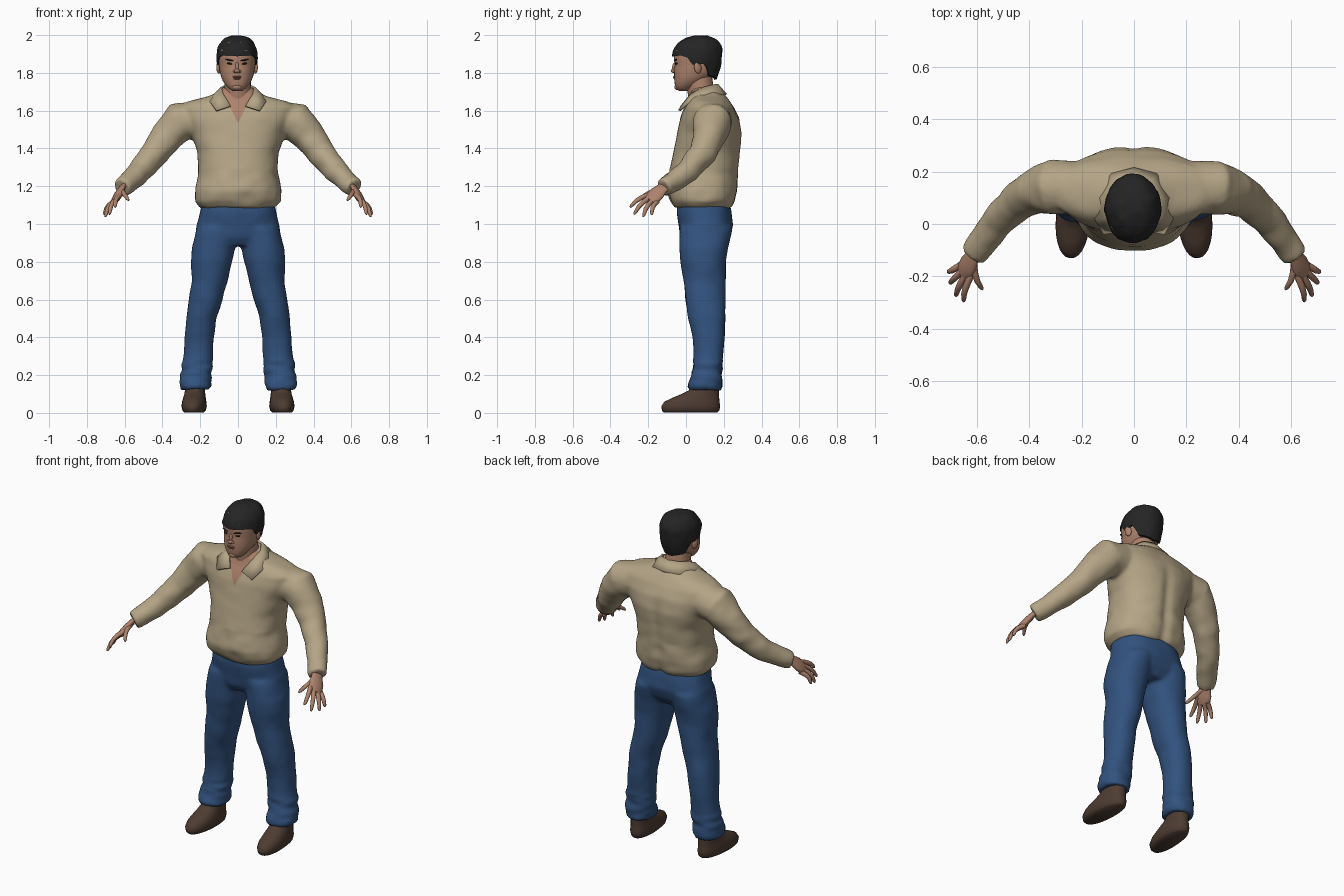
import bpy, bmesh, math
from mathutils import Vector, Euler, Matrix, noise

if "Cube" in bpy.data.objects:
    bpy.data.objects.remove(bpy.data.objects["Cube"])


def material(name, rgb):
    m = bpy.data.materials.new(name)
    m.diffuse_color = (*rgb, 1)
    m.use_nodes = True
    m.node_tree.nodes["Principled BSDF"].inputs["Base Color"].default_value = m.diffuse_color
    return m


TAN = material("tan_cloth", (0.46, 0.375, 0.24))
DENIM = material("blue_denim", (0.032, 0.085, 0.21))
SKIN = material("skin", (0.42, 0.225, 0.15))
HAIR = material("black_hair", (0.018, 0.018, 0.019))
LEATHER = material("brown_leather", (0.075, 0.045, 0.032))
LIP = material("lip", (0.27, 0.105, 0.08))
X, Y, Z = Vector((1, 0, 0)), Vector((0, 1, 0)), Vector((0, 0, 1))


def loft(bm, rings, n=28, e=2.2):
    """Skin a closed body over rings of (centre, u axis, v axis, u radius, v radius)."""
    rows = []
    for c, u, v, ru, rv in rings:
        row = []
        for i in range(n):
            a = 2 * math.pi * i / n
            s, t = math.cos(a), math.sin(a)
            s = math.copysign(abs(s) ** (2 / e), s)
            t = math.copysign(abs(t) ** (2 / e), t)
            row.append(bm.verts.new(Vector(c) + u * ru * s + v * rv * t))
        rows.append(row)
    faces = [bm.faces.new((p[i], p[(i + 1) % n], q[(i + 1) % n], q[i]))
             for p, q in zip(rows, rows[1:]) for i in range(n)]
    faces += [bm.faces.new(rows[0][::-1]), bm.faces.new(rows[-1])]
    bmesh.ops.recalc_face_normals(bm, faces=faces)


def stack(bm, table, n=28, e=2.2):
    """Horizontal rings given as (z, cx, cy, rx, ry)."""
    loft(bm, [((cx, cy, z), X, Y, rx, ry) for z, cx, cy, rx, ry in table], n, e)


def tube(bm, path, n=16, side=None, flat=1.0):
    """Round or flattened tube along (x, y, z, radius) points."""
    pts = [Vector(p[:3]) for p in path]
    rings = []
    for i, p in enumerate(pts):
        d = (pts[min(i + 1, len(pts) - 1)] - pts[max(i - 1, 0)]).normalized()
        u = Vector(side) if side else d.cross(Y)
        u = (u - d * u.dot(d)).normalized()
        rings.append((p, u, d.cross(u), path[i][3], path[i][3] * flat))
    loft(bm, rings, n, 2)


def finish(name, bm, mat, angle=50):
    me = bpy.data.meshes.new(name)
    bm.to_mesh(me)
    bm.free()
    ob = bpy.data.objects.new(name, me)
    bpy.context.collection.objects.link(ob)
    me.materials.append(mat)
    bpy.ops.object.select_all(action='DESELECT')
    ob.select_set(True)
    bpy.context.view_layer.objects.active = ob
    bpy.ops.object.shade_smooth_by_angle(angle=math.radians(angle))
    return ob


def fuse(name, bm, mat, voxel, smooth, fold):
    """Merge overlapping bodies into one surface, then push cloth folds along the normals."""
    me = bpy.data.meshes.new(name)
    bm.to_mesh(me)
    bm.free()
    ob = bpy.data.objects.new(name, me)
    bpy.context.collection.objects.link(ob)
    r = ob.modifiers.new("merge", 'REMESH')
    r.mode, r.voxel_size = 'VOXEL', voxel
    s = ob.modifiers.new("soften", 'SMOOTH')
    s.factor, s.iterations = 0.5, smooth
    dg = bpy.context.evaluated_depsgraph_get()
    out = bmesh.new()
    out.from_mesh(bpy.data.meshes.new_from_object(ob.evaluated_get(dg)))
    bpy.data.objects.remove(ob)
    out.normal_update()
    for v, nrm in [(v, v.normal.copy()) for v in out.verts]:
        v.co += nrm * fold(v.co)
    return out


def mirror(ob):
    m = ob.modifiers.new("mirror", 'MIRROR')
    m.use_axis = (True, False, False)
    return ob


def blob(name, loc, size, mat, rot=(0, 0, 0), both=False):
    bm = bmesh.new()
    bmesh.ops.create_uvsphere(bm, u_segments=16, v_segments=10, radius=1)
    bm.transform(Matrix.LocRotScale(Vector(loc), Euler(rot), Vector(size)))
    ob = finish(name, bm, mat)
    return mirror(ob) if both else ob


# Shirt: torso and both sleeves merged
bm = bmesh.new()
stack(bm, [(1.085, 0, .09, .20, .15), (1.12, 0, .088, .232, .172), (1.18, 0, .085, .23, .188),
           (1.27, 0, .095, .21, .183), (1.38, 0, .11, .215, .178), (1.48, 0, .125, .25, .172),
           (1.56, 0, .125, .29, .157), (1.62, 0, .122, .31, .13), (1.65, 0, .12, .26, .112),
           (1.675, 0, .115, .16, .098), (1.70, 0, .105, .10, .085), (1.725, 0, .105, .08, .075)], 40, 2.3)
for s in (1, -1):
    tube(bm, [(s * .22, .14, 1.55, .10), (s * .31, .14, 1.54, .105), (s * .375, .125, 1.465, .088),
              (s * .44, .09, 1.375, .074), (s * .52, .01, 1.28, .063), (s * .57, -.06, 1.228, .056),
              (s * .615, -.118, 1.193, .05)], 24)


def shirt_fold(p):
    amp = .006 if abs(p.x) > .3 or p.z < 1.3 else .003
    spine = -.012 * math.exp(-(p.x / .03) ** 2) * max(0, min(1, (1.6 - p.z) * 5)) if p.y > .15 else 0
    return amp * noise.noise(Vector((p.x * 11, p.y * 11, p.z * 15))) + spine


bm = fuse("shirt_base", bm, TAN, .012, 4, shirt_fold)
# Open neckline: cut two slanted lines and colour the wedge between them
V_Z, SLOPE = 1.535, .5
for s in (1, -1):
    fs = [f for f in bm.faces if f.calc_center_median().y < .08 and f.calc_center_median().z > 1.5]
    geo = set(fs) | {e for f in fs for e in f.edges} | {v for f in fs for v in f.verts}
    bmesh.ops.bisect_plane(bm, geom=list(geo), plane_co=(0, 0, V_Z), plane_no=(s, 0, -SLOPE))
for f in bm.faces:
    c = f.calc_center_median()
    f.material_index = int(c.y < .08 and abs(c.x) < (c.z - V_Z) * SLOPE)
finish("shirt", bm, TAN).data.materials.append(SKIN)

# Collar: folded strip from the nape to a pointed tip, mirrored
bm = bmesh.new()
top = [(0, .165, 1.738), (.055, .148, 1.736), (.085, .095, 1.722), (.078, .03, 1.69), (.04, -.022, 1.625)]
low = [(0, .212, 1.685), (.085, .19, 1.682), (.135, .10, 1.675), (.148, .02, 1.645), (.115, -.036, 1.60)]
a, b = [[bm.verts.new(p) for p in row] for row in (top, low)]
for i in range(4):
    bm.faces.new((a[i], b[i], b[i + 1], a[i + 1]))
ob = mirror(finish("collar", bm, TAN))
ob.modifiers["mirror"].use_clip = True
sol = ob.modifiers.new("thickness", 'SOLIDIFY')
sol.thickness, sol.offset = .012, 0

# Jeans: hips and both legs merged
bm = bmesh.new()
stack(bm, [(1.11, 0, .09, .19, .14), (1.06, 0, .095, .203, .147), (.99, 0, .106, .22, .143),
           (.93, 0, .10, .225, .13), (.885, 0, .095, .16, .10)], 36, 2.4)
for s in (1, -1):
    stack(bm, [(z, s * cx, cy, rx + .003, ry + .003) for z, cx, cy, rx, ry in (
        (.98, .11, .105, .105, .137), (.87, .132, .095, .11, .125), (.8, .14, .09, .106, .117),
        (.7, .15, .098, .092, .108), (.6, .17, .102, .085, .103), (.5, .195, .11, .077, .096),
        (.4, .205, .12, .075, .081), (.3, .212, .118, .076, .074), (.2, .221, .112, .08, .075),
        (.155, .226, .10, .083, .088), (.12, .226, .10, .076, .085))], 28)


def jean_fold(p):
    amp = .010 if p.z < .27 else .005
    return amp * noise.noise(Vector((p.x * 9, p.y * 9, p.z * (30 if p.z < .27 else 10))))


finish("jeans", fuse("jeans_base", bm, DENIM, .012, 4, jean_fold), DENIM)

# Shoes, toes turned slightly outward
bm = bmesh.new()
stack(bm, [(.002, 0, .025, .05, .142), (.012, 0, .025, .06, .152), (.035, 0, .025, .066, .156),
           (.06, 0, .032, .063, .146), (.08, 0, .052, .059, .124), (.1, 0, .076, .055, .10),
           (.12, 0, .095, .053, .08), (.16, 0, .10, .05, .07)])
bm.transform(Matrix.Translation((.234, 0, 0)) @ Matrix.Rotation(math.radians(4), 4, 'Z'))
mirror(finish("shoe", bm, LEATHER))

# Hands: flattened palm, four fingers and a thumb
bm = bmesh.new()
tube(bm, [(.60, -.095, 1.21, .034), (.617, -.128, 1.187, .034), (.632, -.155, 1.16, .044),
          (.645, -.18, 1.135, .043), (.652, -.192, 1.122, .034)], 16, (-.04, -.055, .04), .45)
for base, tip in (((.627, -.205, 1.152), (.65, -.296, 1.088)), ((.643, -.196, 1.137), (.68, -.275, 1.05)),
                  ((.656, -.18, 1.122), (.702, -.226, 1.038)), ((.663, -.158, 1.113), (.708, -.182, 1.048)),
                  ((.612, -.15, 1.178), (.578, -.25, 1.125))):
    p, q = Vector(base), Vector(tip)
    path = [p.lerp(q, t) + Vector((.008, -.006, .008)) * math.sin(math.pi * t) for t in (-.15, .3, .6, .9, 1)]
    tube(bm, [(*c, r) for c, r in zip(path, (.014, .013, .0115, .009, .004))], 10)
mirror(finish("hand", bm, SKIN))

# Neck and head
bm = bmesh.new()
tube(bm, [(0, .095, 1.62, .075), (0, .08, 1.69, .07), (-.004, .066, 1.79, .07)], 24)
finish("neck", bm, SKIN)
HX = -.005
bm = bmesh.new()
stack(bm, [(z, HX, cy, rx, ry) for z, cy, rx, ry in (
    (1.705, -.012, .025, .025), (1.715, -.01, .043, .043), (1.735, .003, .06, .062), (1.76, .022, .077, .083),
    (1.79, .043, .088, .106), (1.825, .056, .094, .118), (1.845, .058, .096, .117), (1.87, .058, .099, .122),
    (1.92, .06, .098, .122), (1.96, .06, .075, .095))], 32)
finish("head", bm, SKIN)

# Face details
blob("nose_tip", (HX, -.064, 1.811), (.015, .017, .012), SKIN)
blob("nose_bridge", (HX, -.06, 1.832), (.009, .013, .028), SKIN, (-.2, 0, 0))
blob("chin", (HX, -.046, 1.725), (.026, .016, .016), SKIN)
blob("upper_lip", (HX, -.061, 1.779), (.024, .008, .0055), LIP)
blob("lower_lip", (HX, -.059, 1.770), (.02, .008, .0055), LIP)
for side, s in (("right", -1), ("left", 1)):
    blob(side + "_nostril", (HX + s * .013, -.058, 1.808), (.009, .012, .008), SKIN)
    blob(side + "_eye", (HX + s * .038, -.051, 1.849), (.016, .008, .005), HAIR, (0, -s * .12, 0))
    blob(side + "_eyebrow", (HX + s * .04, -.055, 1.868), (.023, .007, .004), HAIR, (0, -s * .15, s * .25))
    blob(side + "_ear", (HX + s * .098, .062, 1.828), (.011, .02, .032), SKIN, (.15, 0, s * .35))

# Hair: cap whose lower edge follows the brow, sideburns and nape
EDGE = [(0, 1.888), (50, 1.892), (68, 1.88), (80, 1.84), (92, 1.845), (108, 1.85), (125, 1.785), (180, 1.765)]


def hairline(deg):
    for (a0, z0), (a1, z1) in zip(EDGE, EDGE[1:]):
        if deg <= a1:
            return z0 + (z1 - z0) * (deg - a0) / (a1 - a0)


bm = bmesh.new()
N, ROWS = 64, 14
grid = []
for i in range(N):
    az = 2 * math.pi * i / N
    zb = hairline(min(math.degrees(az), 360 - math.degrees(az)))
    col = []
    for j in range(-1, ROWS):
        z = zb + (1.997 - zb) * math.sin(max(j, 0) / ROWS * math.pi / 2)
        h = (z - 1.895) / (.104 if z > 1.895 else .27)
        k = max(0, 1 - abs(h) ** 2.3) ** (1 / 2.1) if h > 0 else 1 - h * h * .9
        k *= .86 if j < 0 else 1
        p = Vector((HX + .107 * k * math.sin(az), .058 - .132 * k * math.cos(az), z))
        p.y += .02 * max(0, h)
        d = Vector((p.x, p.y - .06, p.z - 1.88)).normalized()
        col.append(bm.verts.new(p + d * .005 * noise.noise(p * 26)))
    grid.append(col)
for i in range(N):
    p, q = grid[i], grid[(i + 1) % N]
    for j in range(ROWS):
        bm.faces.new((p[j], q[j], q[j + 1], p[j + 1]))
bm.faces.new([c[-1] for c in grid])
bmesh.ops.recalc_face_normals(bm, faces=bm.faces[:])
finish("hair", bm, HAIR)
